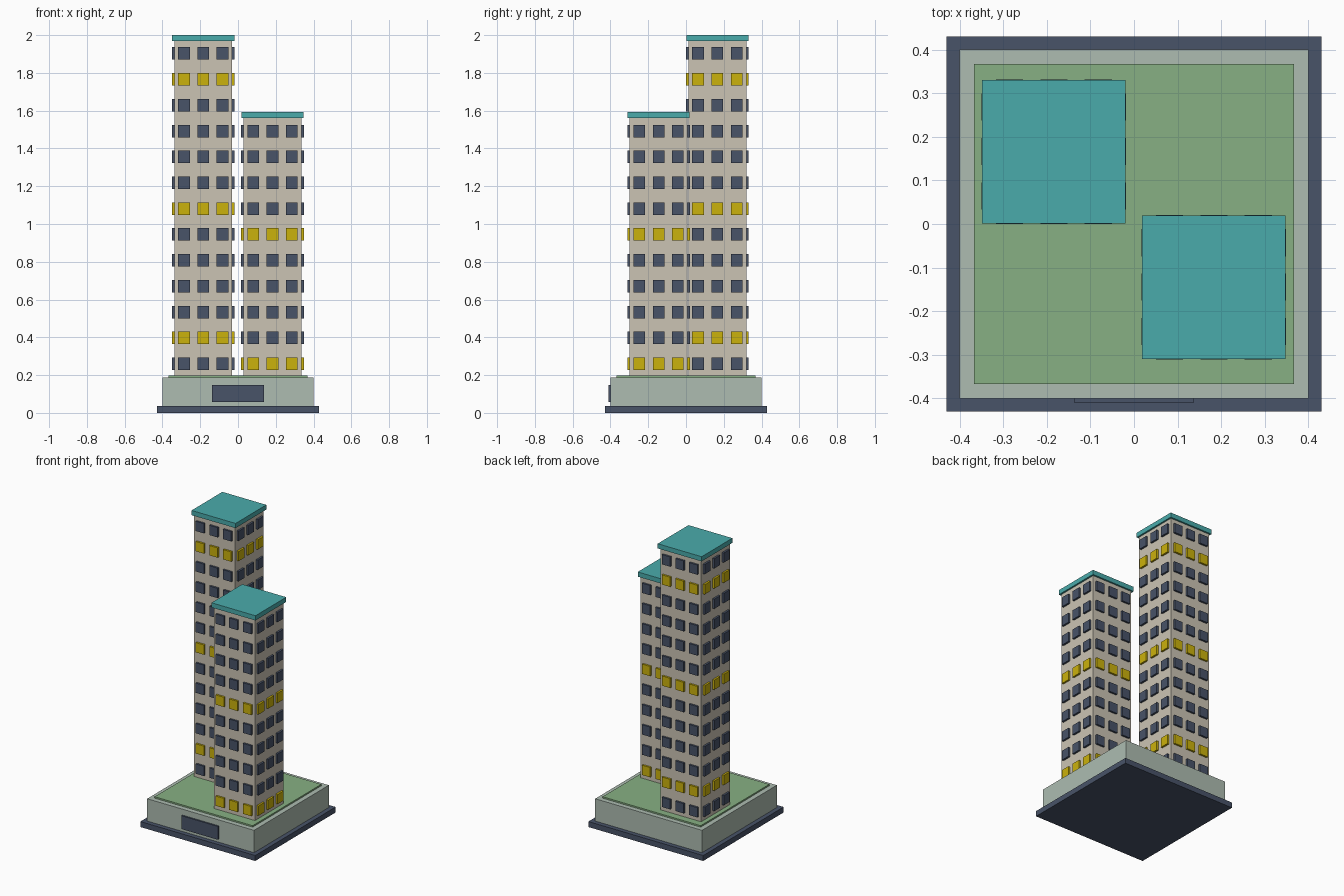
import bpy
import bmesh
from mathutils import Matrix, Vector

cube = bpy.data.objects.get("Cube")
if cube:
    bpy.data.objects.remove(cube, do_unlink=True)


def srgb(r, g, b):
    lin = [(c / 255 / 12.92) if c < 11 else ((c / 255 + 0.055) / 1.055) ** 2.4 for c in (r, g, b)]
    return (*lin, 1.0)


def material(name, color):
    m = bpy.data.materials.new(name)
    m.use_nodes = True
    m.diffuse_color = color
    m.node_tree.nodes["Principled BSDF"].inputs["Base Color"].default_value = color
    return m


slate = material("dark slate", srgb(72, 83, 104))
stone = material("grey green stone", srgb(173, 188, 177))
grass = material("garden green", srgb(135, 176, 131))
cream = material("cream wall", srgb(203, 196, 180))
teal = material("teal roof", srgb(74, 171, 171))
gold = material("lit window yellow", srgb(203, 178, 12))


def add_box(bm, lo, hi, turn=Matrix()):
    lo, hi = Vector(lo), Vector(hi)
    place = Matrix.Translation((lo + hi) / 2) @ Matrix.Diagonal((*(hi - lo), 1))
    bmesh.ops.create_cube(bm, size=1, matrix=turn @ place)


def finish(name, bm, mat):
    mesh = bpy.data.meshes.new(name)
    bm.to_mesh(mesh)
    bm.free()
    mesh.materials.append(mat)
    obj = bpy.data.objects.new(name, mesh)
    bpy.context.collection.objects.link(obj)


def box(name, lo, hi, mat):
    bm = bmesh.new()
    add_box(bm, lo, hi)
    finish(name, bm, mat)


def slab(name, x, y, half, z0, z1, mat):
    box(name, (x - half, y - half, z0), (x + half, y + half, z1), mat)


def windows(name, x, y, rows, mat):
    # Three panes per row on each of the four walls
    bm = bmesh.new()
    for side in range(4):
        turn = Matrix.Translation((x, y, 0)) @ Matrix.Rotation(side * 1.5707963, 4, "Z")
        for row in rows:
            z = 0.26 + 0.1369 * row
            for u in (-0.102, 0, 0.102):
                add_box(bm, (u - 0.031, -0.166, z - 0.033), (u + 0.031, -0.15, z + 0.033), turn)
    finish(name, bm, mat)


def tower(name, x, y, floors, lit, top):
    slab(name + "_walls", x, y, 0.153, 0.19, top - 0.032, cream)
    slab(name + "_roof", x, y, 0.1645, top - 0.032, top, teal)
    windows(name + "_dark_windows", x, y, [r for r in range(floors) if r not in lit], slate)
    windows(name + "_lit_windows", x, y, lit, gold)


# Base, podium, garden and entrance
slab("base_plate", 0, 0, 0.43, 0, 0.037, slate)
slab("podium", 0, 0, 0.40, 0.037, 0.188, stone)
slab("roof_garden", 0, 0, 0.367, 0.188, 0.198, grass)
box("entrance_door", (-0.137, -0.411, 0.058), (0.137, -0.39, 0.148), slate)

# Towers
tower("tall_tower", -0.184, 0.166, 13, (1, 6, 11), 2.0)
tower("short_tower", 0.183, -0.145, 10, (0, 5), 1.592)
